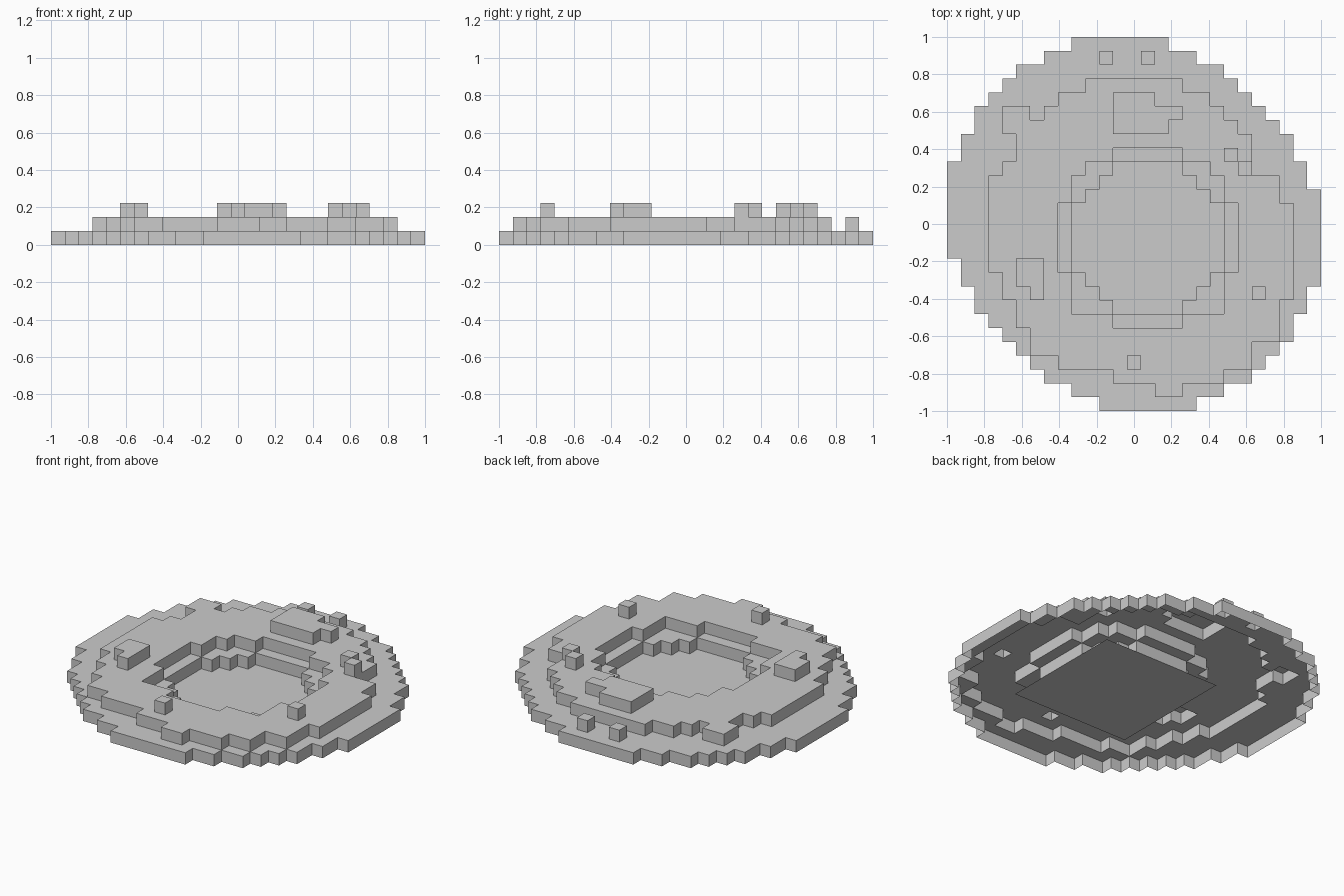
import bpy, bmesh

if "Cube" in bpy.data.objects:
    bpy.data.objects.remove(bpy.data.objects["Cube"])

N = 27
U = 2 / N          # size of one block
height = {}        # (column, row from back) -> height in blocks


def fill(level, first_row, spans):
    """Set the height of one span of columns per row."""
    for r, (a, b) in enumerate(spans, first_row):
        for c in range(a, b):
            height[c, r] = level


# Outer shelf: outline repeats when turned half a circle
left = [9, 7, 5, 4, 3, 2, 2, 1, 1] + [0] * 7 + [1, 1, 2, 2, 3, 4, 5, 6, 7, 9, 11]
fill(1, 0, [(left[r], N - left[N - 1 - r]) for r in range(N)])

# Raised ring, with its ragged rim
fill(2, 3, [(10, 17), (8, 19), (7, 20), (6, 21), (5, 22), (5, 22), (4, 22),
            (3, 24), (3, 24)] + [(3, 25)] * 5 +
     [(4, 25), (4, 25), (5, 24), (5, 24), (6, 24), (6, 22), (8, 22), (12, 20), (15, 17)])
fill(2, 5, [(4, 6), (4, 6)])

# Crater step and open pit in the middle
fill(1, 8, [(12, 17), (10, 19), (9, 20), (9, 20)] + [(8, 21)] * 5 + [(9, 20)] * 3 + [(12, 17)])
fill(0, 9, [(12, 17), (11, 18), (10, 19)] + [(9, 20)] * 5 + [(10, 19), (11, 18), (12, 17)])

# Loose rocks
fill(3, 4, [(12, 15), (12, 17), (12, 16)])
fill(3, 16, [(5, 7), (5, 7), (6, 7)])
for c, r, h in [(20, 8, 3), (21, 9, 3), (22, 18, 3), (13, 23, 3), (11, 1, 2), (14, 1, 2)]:
    height[c, r] = h


def point(c, r, z):
    return (-1 + c * U, 1 - r * U, z * U)


def finish(name, bm):
    bmesh.ops.remove_doubles(bm, verts=bm.verts, dist=1e-4)
    mesh = bpy.data.meshes.new(name)
    bm.to_mesh(mesh)
    bm.free()
    bpy.context.collection.objects.link(bpy.data.objects.new(name, mesh))


def build_tier(name, level):
    """Open-bottomed tier: top faces at this level and the walls just under it."""
    bm = bmesh.new()

    def quad(*pts):
        bm.faces.new([bm.verts.new(point(*p)) for p in pts])

    for (c, r), h in height.items():
        if h == level:
            quad((c, r + 1, h), (c + 1, r + 1, h), (c + 1, r, h), (c, r, h))
        if h < level:
            continue
        sides = {(0, 1): ((c, r + 1), (c + 1, r + 1)), (1, 0): ((c + 1, r + 1), (c + 1, r)),
                 (0, -1): ((c + 1, r), (c, r)), (-1, 0): ((c, r), (c, r + 1))}
        for (dc, dr), (p, q) in sides.items():
            if height.get((c + dc, r + dr), 0) < level:
                quad((*p, level - 1), (*q, level - 1), (*q, level), (*p, level))
    finish(name, bm)


build_tier("outer_shelf", 1)
build_tier("raised_ring", 2)
build_tier("rocks", 3)

# Square floor under the pit
bm = bmesh.new()
bm.faces.new([bm.verts.new(point(c, r, 0)) for c, r in [(9, 20), (20, 20), (20, 9), (9, 9)]])
finish("pit_floor", bm)
